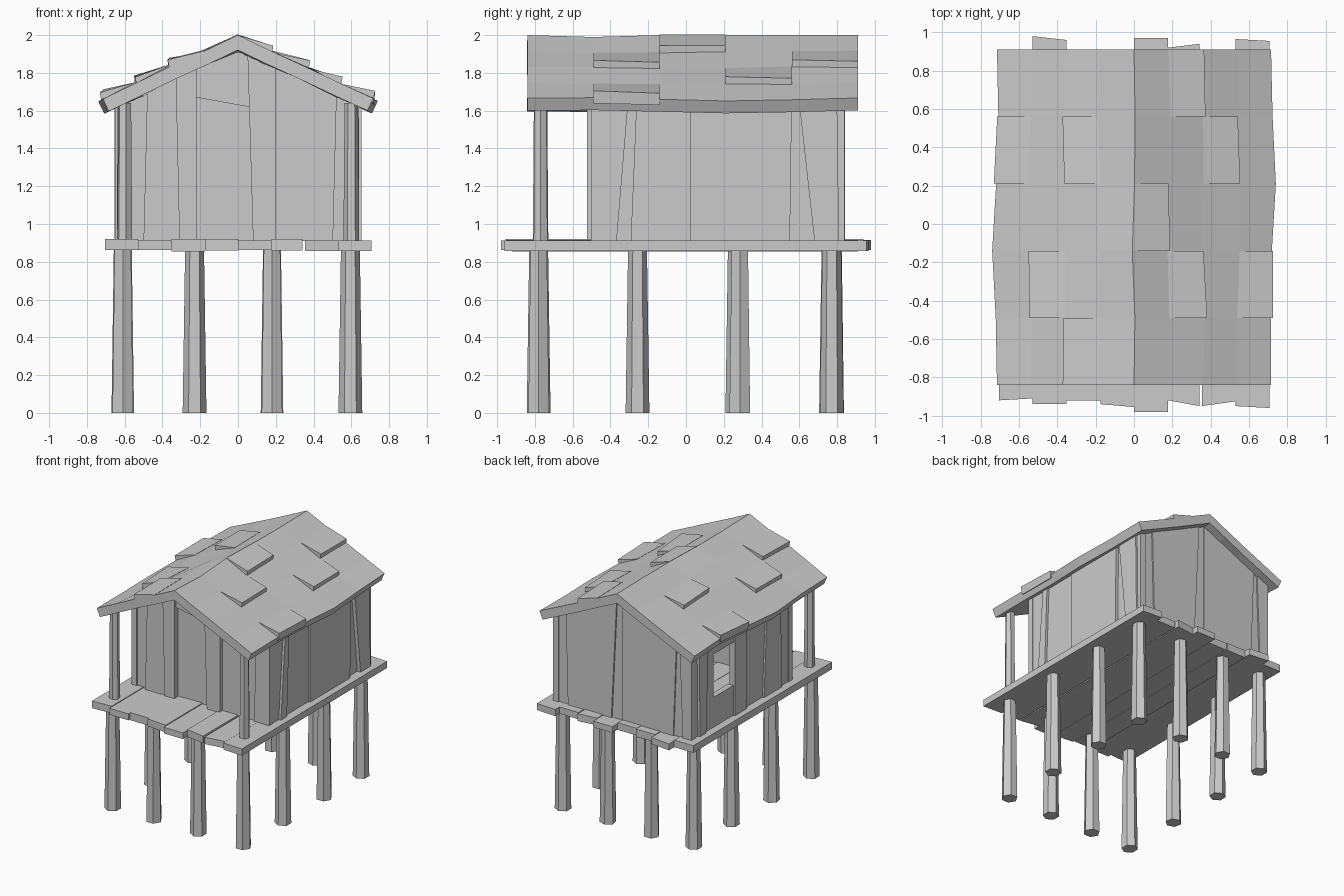
import bpy, bmesh, math, random

if "Cube" in bpy.data.objects:
    bpy.data.objects.remove(bpy.data.objects["Cube"])
random.seed(4)


def jit(a):
    return random.uniform(-a, a)


def make(name, verts, faces):
    me = bpy.data.meshes.new(name)
    me.from_pydata(verts, [], faces)
    bm = bmesh.new()
    bm.from_mesh(me)
    bmesh.ops.recalc_face_normals(bm, faces=bm.faces)
    bm.to_mesh(me)
    bm.free()
    ob = bpy.data.objects.new(name, me)
    bpy.context.collection.objects.link(ob)
    return ob


def block(name, low, high):
    """Six-sided solid between two matching loops of four points."""
    return make(name, list(low) + list(high),
                [(3, 2, 1, 0), (4, 5, 6, 7)] +
                [(i, (i + 1) % 4, (i + 1) % 4 + 4, i + 4) for i in range(4)])


def post(name, x, y, z0, z1, r0, r1):
    bpy.ops.mesh.primitive_cone_add(vertices=6, radius1=r0, radius2=r1, depth=z1 - z0,
                                    location=(x, y, (z0 + z1) / 2),
                                    rotation=(0, 0, random.choice((0, math.pi / 6, 0.2))))
    bpy.context.object.name = name


# stilts around the edge of the deck
XS, YS = (-0.61, -0.23, 0.18, 0.595), (-0.78, -0.25, 0.275, 0.78)
for i, x in enumerate(XS):
    for j, y in enumerate(YS):
        if i in (0, 3) or j in (0, 3):
            post("stilt", x, y + (jit(0.015) if j else 0), 0, 0.87, 0.063, 0.05)

# deck boards: front left, front right, back left, back right
BOARDS = [(-0.92, -0.91, 0.91, 0.91), (-0.94, -0.94, 0.98, 0.96), (-0.92, -0.92, 0.91, 0.91),
          (-0.94, -0.955, 0.9, 0.9), (-0.98, -0.98, 0.97, 0.97), (-0.92, -0.95, 0.92, 0.94),
          (-0.95, -0.925, 0.91, 0.91), (-0.95, -0.96, 0.965, 0.955)]
for i, (fl, fr, bl, br) in enumerate(BOARDS):
    a = -0.705 + i * 0.1765
    b = a + (0.165 if i == 5 else 0.1765)
    z0, z1 = 0.858 + jit(0.006), 0.918 + jit(0.005)
    plan = [(a, fl), (b, fr), (b, br), (a, bl)]
    block("deck_board", [(x, y, z0) for x, y in plan], [(x, y, z1) for x, y in plan])

# porch posts
for x in (-0.6, 0.6):
    post("porch_post", x, -0.77, 0.9, 1.64, 0.042, 0.036)


# wall boards: bottom a0-a1, top b0-b1 along the wall, outward offset, z range
def wall_board(name, place, a0, a1, b0, b1, off, z0=0.91, z1=None):
    def height(u):
        return z1 if z1 else place(u, 0, None)[2]
    pts = [(a0, z0), (a1, z0), (b1, height(b1)), (b0, height(b0))]
    block(name, [place(u, off - 0.05, z) for u, z in pts],
          [place(u, off, z) for u, z in pts])


def gable(side, y):
    return lambda u, d, z: (u, y + side * d, 1.945 - 0.475 * abs(u) if z is None else z)


def flank(side):
    return lambda u, d, z: (side * (0.635 + d), u, 1.63 if z is None else z)


front, back, right, left = gable(-1, -0.49), gable(1, 0.83), flank(1), flank(-1)

for b in [(-0.64, -0.5, -0.64, -0.48, 0.0), (-0.5, -0.31, -0.48, -0.33, 0.02),
          (-0.31, -0.22, -0.33, -0.22, 0.035), (0.08, 0.2, 0.05, 0.2, 0.035),
          (0.2, 0.5, 0.2, 0.52, 0.0), (0.5, 0.64, 0.52, 0.64, 0.012)]:
    wall_board("front_board", front, *b)
# recessed door and the boards above it
wall_board("door", front, -0.23, 0.09, -0.23, 0.07, -0.02, z1=1.68)
make_top = [(-0.22, 1.67), (0.0, 1.63), (0.0, 1.945), (-0.22, 1.84)]
block("door_lintel", [(x, -0.45, z) for x, z in make_top], [(x, -0.5, z) for x, z in make_top])
make_top = [(0.0, 1.63), (0.06, 1.62), (0.06, 1.915), (0.0, 1.945)]
block("door_lintel", [(x, -0.45, z) for x, z in make_top], [(x, -0.5, z) for x, z in make_top])

for b in [(-0.64, -0.56, -0.64, -0.53, 0.012), (-0.56, -0.47, -0.53, -0.5, 0.0),
          (-0.47, 0.0, -0.5, 0.0, 0.01), (0.0, 0.1, 0.0, 0.05, 0.0),
          (0.1, 0.5, 0.05, 0.52, 0.012), (0.5, 0.64, 0.52, 0.64, 0.0)]:
    wall_board("back_board", back, *b)

for b in [(-0.5, -0.37, -0.49, -0.31, 0.0), (-0.37, -0.29, -0.31, -0.26, 0.02),
          (-0.29, 0.02, -0.26, 0.02, 0.0), (0.02, 0.55, 0.02, 0.56, 0.015),
          (0.55, 0.68, 0.56, 0.6, -0.01), (0.68, 0.81, 0.6, 0.8, 0.02),
          (0.81, 0.84, 0.8, 0.84, 0.005)]:
    wall_board("right_board", right, *b)

for b in [(-0.5, -0.34, -0.5, -0.32, 0.0), (-0.34, -0.1, -0.32, -0.14, 0.015),
          (-0.1, 0.14, -0.14, 0.13, 0.0), (0.14, 0.29, 0.13, 0.29, 0.02),
          (0.29, 0.55, 0.29, 0.55, 0.005, 0.91, 1.17), (0.29, 0.55, 0.29, 0.55, 0.005, 1.53, 1.63),
          (0.55, 0.67, 0.55, 0.64, 0.005), (0.67, 0.75, 0.64, 0.76, 0.02),
          (0.75, 0.84, 0.76, 0.84, 0.0)]:
    wall_board("left_board", left, *b)

# wavy gable roof sheet
RX = [-0.715, -0.54, -0.36, -0.18, 0.0, 0.18, 0.36, 0.54, 0.715]
RY = [-0.84, -0.49, -0.14, 0.21, 0.56, 0.91]
grid = {}
for j, y in enumerate(RY):
    for i, x in enumerate(RX):
        end = j in (0, 5)
        px = x + (0 if end else jit(0.012))
        if (i, j) in ((8, 3), (0, 2)):
            px = x * 1.035
        z = 2.0 - 0.467 * abs(px) + (jit(0.004) if end else jit(0.011))
        grid[i, j] = (px, y, min(z, 2.0))
verts = [grid[i, j] for j in range(6) for i in range(9)]
faces = [(j * 9 + i, j * 9 + i + 1, j * 9 + i + 10, j * 9 + i + 9)
         for j in range(5) for i in range(8)]
roof = make("roof", verts, faces)
if roof.data.polygons[0].normal.z < 0:
    roof.data.flip_normals()
sol = roof.modifiers.new("thickness", "SOLIDIFY")
sol.thickness, sol.offset, sol.use_even_offset = 0.072, -1, True


# lifted shingles: column of the lower edge, row along the ridge
def up(p, dz, dx=0):
    return (p[0] + dx, p[1], p[2] + dz)


for lo, j in [(5, 2), (7, 3), (6, 1), (6, 4), (8, 1), (2, 3), (1, 1), (2, 0), (0, 3)]:
    s = 1 if lo > 4 else -1
    hi = lo - s
    a, b, c, d = grid[hi, j], grid[lo, j], grid[lo, j + 1], grid[hi, j + 1]
    block("shingle", [up(p, -0.03) for p in (a, b, c, d)],
          [up(a, 0.002), up(b, 0.036, s * 0.012), up(c, 0.032, s * 0.006), up(d, 0.002)])
